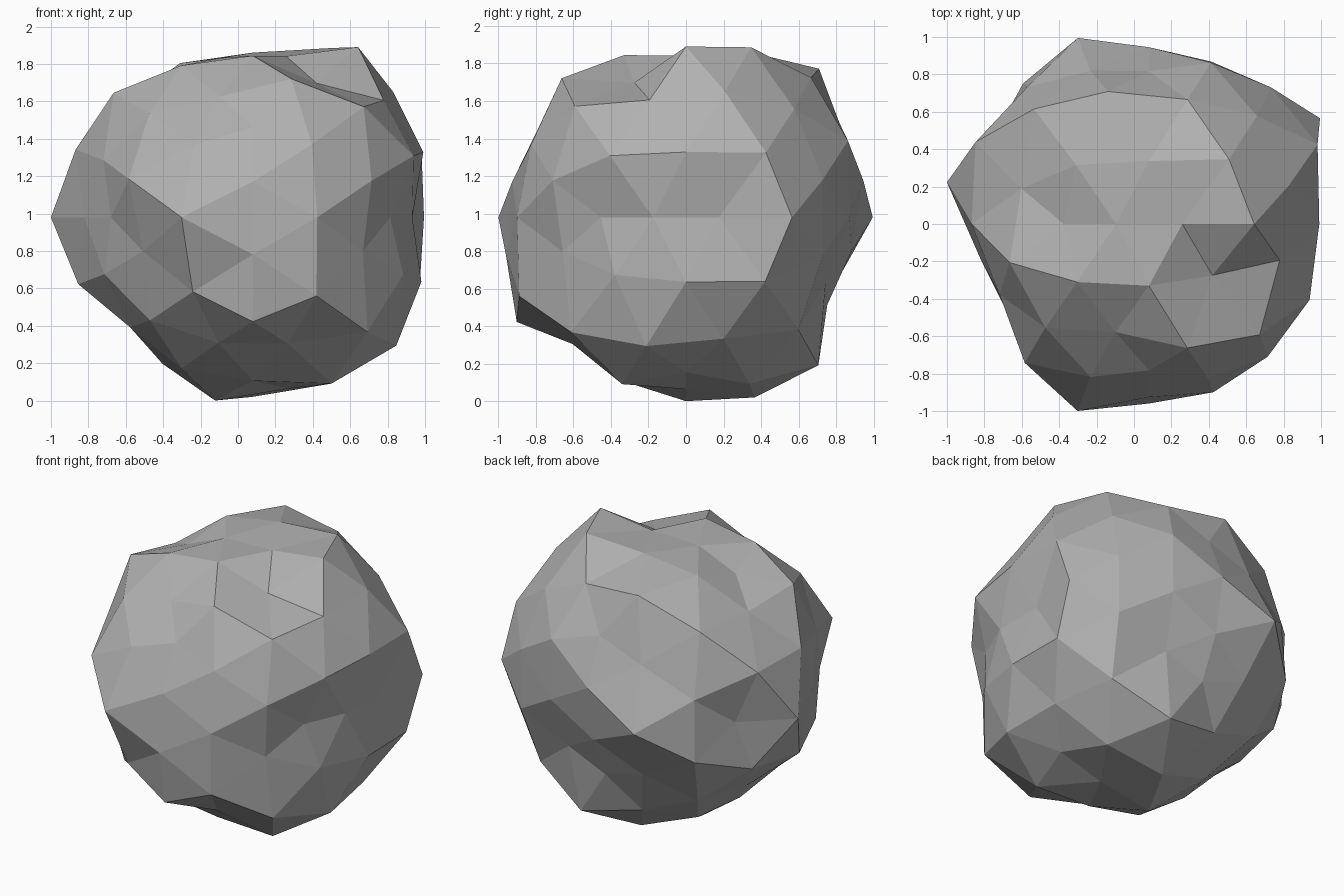
import bpy, bmesh
from mathutils import Vector

# Stone: a three-way split icosahedron whose points are pushed in or out.
# Each entry: direction family -> radius for each sign combination
# (x, y, z signs run - then +, z fastest; zero axes are skipped).
RADII = {
    (.526, 0, .851): (.92, .865, .97, 1.07),
    (0, .851, .526): (1.06, .92, .885, .96),
    (.851, .526, 0): (.893, .93, .862, 1.075),
    (.979, .202, 0): (.92, 1.103, .87, .87),
    (.202, 0, .979): (1.0, .87, .935, .88),
    (0, .979, .202): (.98, .945, .90, .965),
    (0, .357, .934): (.935, .925, 1.027, .943),
    (.934, 0, .357): (1.0, 1.015, .964, .975),
    (.357, .934, 0): (1.07, 1.065, .963, .93),
    (.577, .577, .577): (.953, .96, .98, 1.065, 1.06, 1.025, 1.035, 1.0),
    (.404, .327, .855): (.945, .95, .96, .965, 1.04, .84, 1.04, 1.06),
    (.202, .653, .730): (.92, .885, .965, 1.085, .925, 1.015, 1.08, 1.02),
    (.730, .202, .653): (.90, 1.02, .90, .935, 1.05, .958, .99, 1.027),
    (.855, .404, .327): (.93, .935, 1.01, 1.085, .94, 1.005, 1.045, 1.055),
    (.327, .855, .404): (.985, .957, .92, .96, 1.04, .965, .87, 1.01),
    (.653, .730, .202): (.90, 1.017, 1.03, 1.0, .90, .972, 1.0, 1.0),
}
CENTRE = Vector((.08, 0, .98))


def signs(value):
    return (-1, 1) if value else (1,)


# Unit sphere points, joined by a convex hull
bm = bmesh.new()
radius_of = {}
for (x, y, z), radii in RADII.items():
    combos = [(i, j, k) for i in signs(x) for j in signs(y) for k in signs(z)]
    for (i, j, k), r in zip(combos, radii):
        v = bm.verts.new(Vector((x * i, y * j, z * k)).normalized())
        radius_of[v] = r
bmesh.ops.convex_hull(bm, input=list(bm.verts))

# Uneven surface
for v, r in radius_of.items():
    v.co = CENTRE + v.co * r
bmesh.ops.recalc_face_normals(bm, faces=bm.faces)

mesh = bpy.data.meshes.new("boulder")
bm.to_mesh(mesh)
bm.free()
grey = bpy.data.materials.new("stone grey")
grey.diffuse_color = (.44, .44, .44, 1)
mesh.materials.append(grey)
boulder = bpy.data.objects.new("boulder", mesh)
bpy.context.collection.objects.link(boulder)
